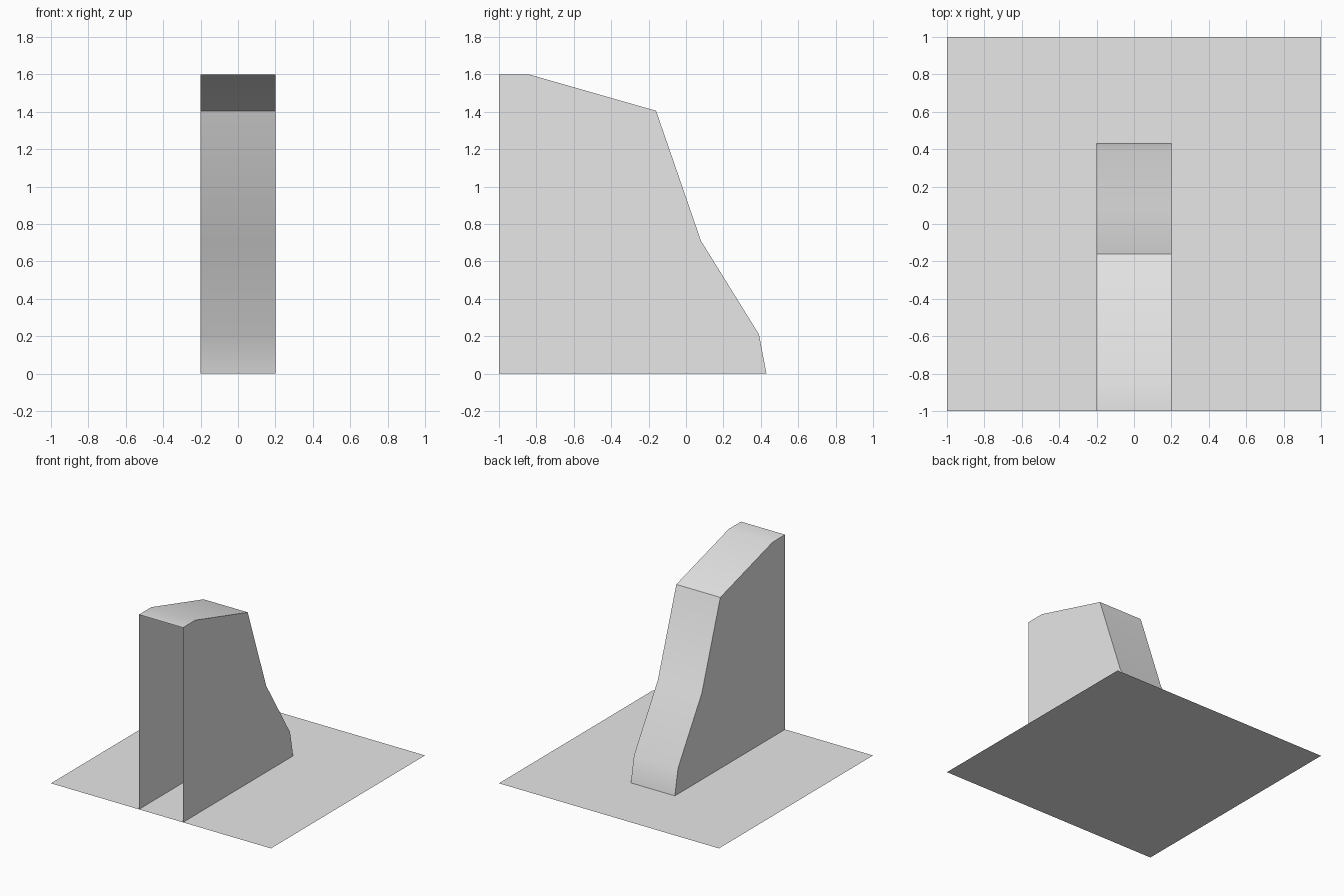
import bpy
import bmesh
from math import radians

if "Cube" in bpy.data.objects:
    bpy.data.objects.remove(bpy.data.objects["Cube"], do_unlink=True)

# One plain grey for everything
grey = bpy.data.materials.new("light_grey")
grey.use_nodes = True
colour = (0.8, 0.8, 0.8, 1)
grey.diffuse_color = colour
grey.node_tree.nodes["Principled BSDF"].inputs["Base Color"].default_value = colour


def finish(name, bm):
    mesh = bpy.data.meshes.new(name)
    bm.to_mesh(mesh)
    bm.free()
    mesh.materials.append(grey)
    obj = bpy.data.objects.new(name, mesh)
    bpy.context.collection.objects.link(obj)
    return obj


# Ground sheet
bm = bmesh.new()
bmesh.ops.create_grid(bm, x_segments=1, y_segments=1, size=1)
finish("ground_sheet", bm)

# Hood: stepped profile in (y, z), open at the front and underneath
half_width = 0.2
profile = [(-1, 1.6), (-0.84, 1.6), (-0.16, 1.405),
           (0.08, 0.71), (0.39, 0.21), (0.43, 0)]
front_foot = (-1, 0)

bm = bmesh.new()
right, left = [[bm.verts.new((x, y, z)) for y, z in profile + [front_foot]]
               for x in (-half_width, half_width)]

# Side walls
bm.faces.new(right)
bm.faces.new(left[::-1])

# Roof and back strip
for i in range(len(profile) - 1):
    bm.faces.new((right[i], left[i], left[i + 1], right[i + 1]))
bmesh.ops.recalc_face_normals(bm, faces=bm.faces)
bm.normal_update()
if sum(f.normal.z for f in bm.faces) < 0:
    bmesh.ops.reverse_faces(bm, faces=bm.faces)
hood = finish("open_hood", bm)

bpy.ops.object.select_all(action="DESELECT")
hood.select_set(True)
bpy.context.view_layer.objects.active = hood
bpy.ops.object.shade_smooth_by_angle(angle=radians(30))
